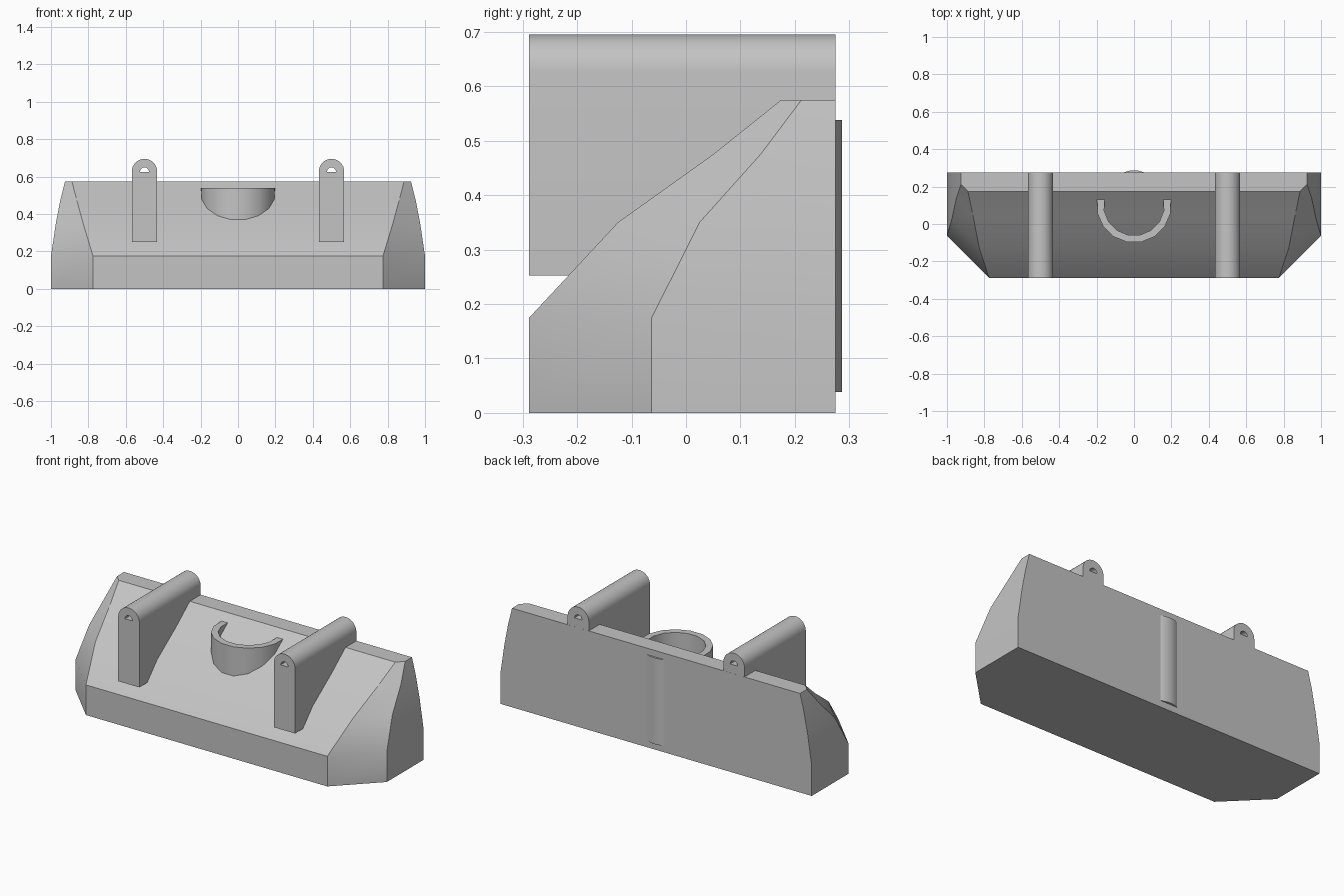
import bpy, bmesh, math
from mathutils import Vector

cube = bpy.data.objects.get("Cube")
if cube:
    bpy.data.objects.remove(cube, do_unlink=True)

grey = bpy.data.materials.new("light_grey")
grey.use_nodes = True
colour = (0.55, 0.55, 0.55, 1)
grey.diffuse_color = colour
grey.node_tree.nodes["Principled BSDF"].inputs["Base Color"].default_value = colour


def loft(name, rings):
    """Skin a stack of matching closed rings and cap both ends."""
    bm = bmesh.new()
    loops = [[bm.verts.new(p) for p in ring] for ring in rings]
    n = len(loops[0])
    for low, high in zip(loops, loops[1:]):
        for i in range(n):
            j = (i + 1) % n
            bm.faces.new((low[i], low[j], high[j], high[i]))
    bm.faces.new(loops[0])
    bm.faces.new(loops[-1])
    bmesh.ops.recalc_face_normals(bm, faces=bm.faces)
    mesh = bpy.data.meshes.new(name)
    bm.to_mesh(mesh)
    bm.free()
    obj = bpy.data.objects.new(name, mesh)
    bpy.context.collection.objects.link(obj)
    mesh.materials.append(grey)
    return obj


def smooth(obj):
    bpy.ops.object.select_all(action='DESELECT')
    obj.select_set(True)
    bpy.context.view_layer.objects.active = obj
    bpy.ops.object.shade_smooth_by_angle(angle=math.radians(30))


def arc(cx, cy, r, start, end, steps):
    angles = [math.radians(start + (end - start) * i / steps) for i in range(steps + 1)]
    return [(cx + r * math.cos(a), cy + r * math.sin(a)) for a in angles]


def prism_z(name, outline, z0, z1):
    return loft(name, [[(x, y, z) for x, y in outline] for z in (z0, z1)])


def prism_y(name, outline, y0, y1):
    return loft(name, [[(x, y, z) for x, z in outline] for y in (y0, y1)])


BACK = 0.275
FRONT = -0.288

# Chamfered body: height, front half width, front y, side half width, side y
levels = [
    (0.0, 0.775, FRONT, 1.0, -0.063),
    (0.175, 0.775, FRONT, 1.0, -0.063),
    (0.35, 0.828, -0.125, 0.974, 0.025),
    (0.475, 0.862, 0.05, 0.95, 0.137),
    (0.575, 0.888, 0.175, 0.925, 0.212),
]
rings = []
for z, fx, fy, sx, sy in levels:
    half = [(fx, fy), (sx, sy), (sx, BACK)]
    outline = half + [(-x, y) for x, y in reversed(half)]
    rings.append([(x, y, z) for x, y in outline])
smooth(loft("body", rings))

# Round-topped mounting lugs, each with a half-round hole through it
for side, cx in (("left", 0.5), ("right", -0.5)):
    outline = [(cx - 0.068, 0.252), (cx + 0.068, 0.252)] + arc(cx, 0.627, 0.068, 0, 180, 16)
    lug = prism_y(side + "_lug", outline, FRONT, BACK - 0.0005)
    cutter = prism_y(side + "_hole_cutter", arc(cx, 0.626, 0.024, 0, 180, 10), -0.5, 0.5)
    cutter.hide_render = True
    cutter.hide_set(True)
    cut = lug.modifiers.new("hole", 'BOOLEAN')
    cut.object = cutter
    cut.solver = 'EXACT'
    bpy.context.view_layer.objects.active = lug
    bpy.ops.object.modifier_apply(modifier="hole")
    bpy.data.objects.remove(cutter, do_unlink=True)
    smooth(lug)

# Half-round collar set into the slope
outer = arc(0, 0.1, 0.2, 170, 370, 9)
inner = arc(0, 0.1, 0.162, 372, 168, 9)
smooth(prism_z("collar", outer + inner, 0.3, 0.54))

# Shallow rounded rib on the back
radius = 0.132
spread = math.degrees(math.asin(0.055 / radius))
rib = arc(0, 0.287 - radius, radius, 90 - spread, 90 + spread, 8)
smooth(prism_z("back_rib", rib, 0.038, 0.538))
